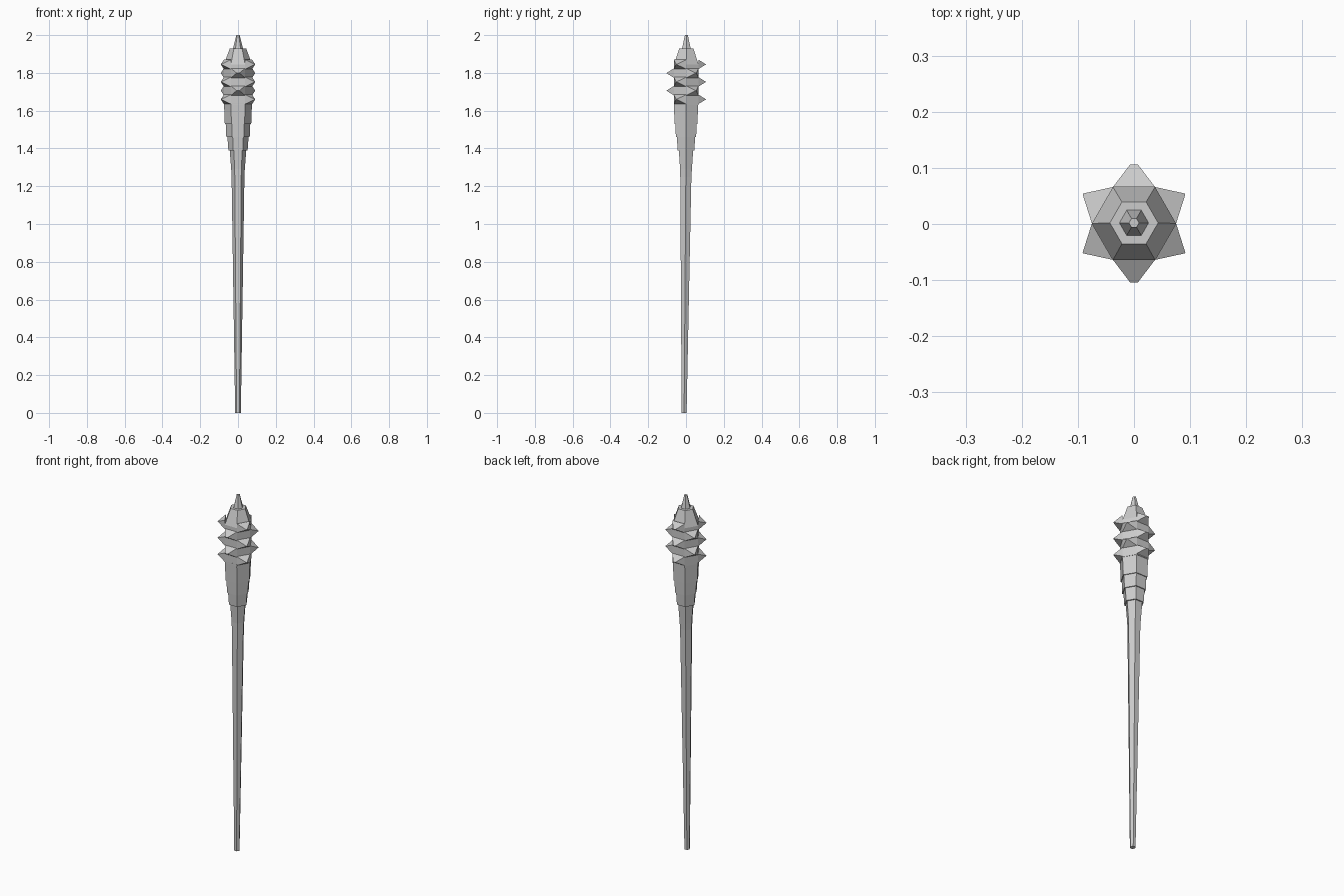
import bpy
import bmesh
from math import sin, cos, pi

if "Cube" in bpy.data.objects:
    bpy.data.objects.remove(bpy.data.objects["Cube"])

SIDES = 6


def make_object(name, bm):
    bmesh.ops.recalc_face_normals(bm, faces=bm.faces[:])
    mesh = bpy.data.meshes.new(name)
    bm.to_mesh(mesh)
    bm.free()
    obj = bpy.data.objects.new(name, mesh)
    bpy.context.collection.objects.link(obj)
    return obj


def hex_loft(name, rings):
    """Capped hexagonal body through rings of (radius, centre y, z)."""
    bm = bmesh.new()
    loops = [[bm.verts.new((r * cos(i * pi / 3), y + r * sin(i * pi / 3), z))
              for i in range(SIDES)] for r, y, z in rings]
    for a, b in zip(loops, loops[1:]):
        for i in range(SIDES):
            j = (i + 1) % SIDES
            bm.faces.new((a[i], a[j], b[j], b[i]))
    bm.faces.new(loops[0][::-1])
    bm.faces.new(loops[-1])
    return make_object(name, bm)


# Tapered handle, leaning slightly at the foot
hex_loft("handle", [(0.015, -0.010, 0), (0.034, -0.001, 1.25),
                    (0.036, 0, 1.29), (0.046, 0, 1.42)])

# Stepped collars under the head
hex_loft("collars", [(0.041, 0, 1.39), (0.051, 0, 1.39), (0.056, 0, 1.46),
                     (0.062, 0, 1.46), (0.065, 0, 1.53),
                     (0.070, 0, 1.53), (0.074, 0, 1.64)])

# Six-sided head with a shoulder and top point
hex_loft("head", [(0.075, 0.001, 1.63), (0.075, 0.001, 1.845),
                  (0.043, 0.002, 1.93), (0.026, 0.002, 1.93),
                  (0.009, 0.002, 2.0)])

# Staggered wedge studs, one column per face of the head
R = 0.075
FLAT = R * cos(pi / 6)
for face in range(SIDES):
    angle = pi / 6 + face * pi / 3
    levels = (1.66, 1.7525, 1.845) if face % 2 else (1.706, 1.799)
    tip = 0.007 if face in (1, 4) else 0.001
    for n, z in enumerate(levels):
        bm = bmesh.new()

        def point(out, side, height):
            return bm.verts.new((out * cos(angle) - side * sin(angle),
                                 0.001 + out * sin(angle) + side * cos(angle),
                                 height))

        w, h = R / 2, 0.025
        bl, br = point(FLAT, -w, z - h), point(FLAT, w, z - h)
        tr, tl = point(FLAT, w, z + h), point(FLAT, -w, z + h)
        pl, pr = point(0.105, -tip, z), point(0.105, tip, z)
        for f in ((bl, br, tr, tl), (bl, br, pr, pl), (tl, tr, pr, pl),
                  (bl, tl, pl), (br, tr, pr)):
            bm.faces.new(f)
        make_object(f"stud_{face}_{n}", bm)
